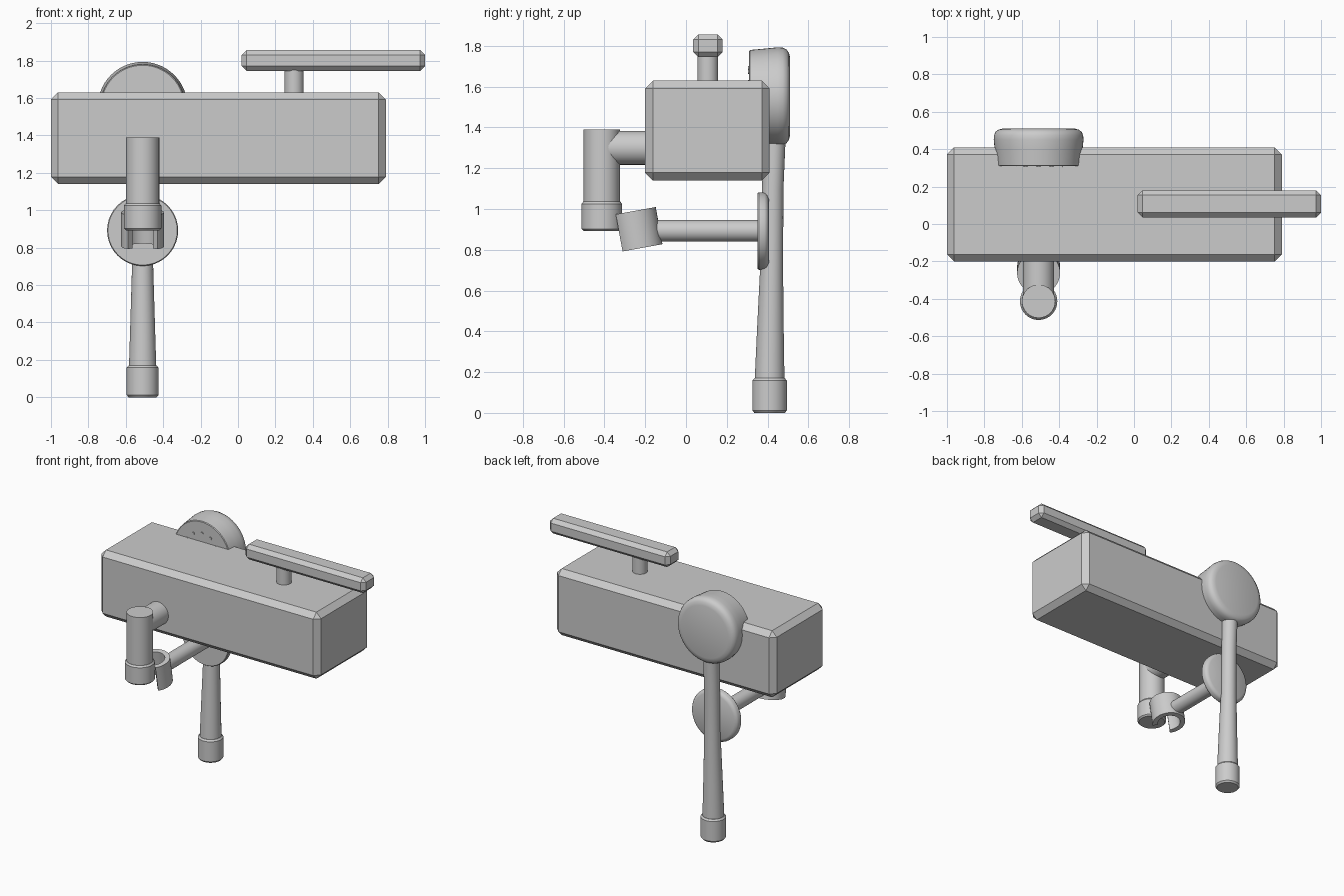
import bpy, bmesh, math
from mathutils import Matrix, Vector

cube = bpy.data.objects.get("Cube")
if cube:
    bpy.data.objects.remove(cube, do_unlink=True)

metal = bpy.data.materials.new("satin grey metal")
metal.use_nodes = True
GREY = (0.6, 0.6, 0.6, 1)
metal.diffuse_color = GREY
metal.node_tree.nodes["Principled BSDF"].inputs["Base Color"].default_value = GREY

X = -0.51                                  # shared centre line of the shower parts
ALONG_Y = Matrix.Rotation(-math.pi / 2, 4, 'X')   # turns local +z into +y


def finish(name, bm, smooth=True):
    bmesh.ops.recalc_face_normals(bm, faces=bm.faces)
    mesh = bpy.data.meshes.new(name)
    bm.to_mesh(mesh)
    bm.free()
    mesh.materials.append(metal)
    obj = bpy.data.objects.new(name, mesh)
    bpy.context.collection.objects.link(obj)
    if smooth:
        bpy.ops.object.select_all(action='DESELECT')
        obj.select_set(True)
        bpy.context.view_layer.objects.active = obj
        bpy.ops.object.shade_smooth_by_angle(angle=math.radians(35))
    return obj


def block(name, low, high, chamfer):
    """Box between two corners with flat chamfered edges."""
    low, high = Vector(low), Vector(high)
    bm = bmesh.new()
    bmesh.ops.create_cube(bm, size=1)
    bmesh.ops.scale(bm, vec=high - low, verts=bm.verts)
    bmesh.ops.translate(bm, vec=(low + high) / 2, verts=bm.verts)
    bmesh.ops.bevel(bm, geom=bm.edges[:], offset=chamfer, segments=1,
                    affect='EDGES', profile=0.5)
    return finish(name, bm, smooth=False)


def turned(name, origin, profile, turn=Matrix(), sides=40):
    """Capped stack of rings; each profile entry is (radius, height[, y shift])."""
    bm = bmesh.new()
    place = Matrix.Translation(origin) @ turn
    rings = []
    for r, h, *shift in profile:
        dy = shift[0] if shift else 0
        angles = [math.tau * i / sides for i in range(sides)]
        rings.append([bm.verts.new(place @ Vector((r * math.cos(a), r * math.sin(a) + dy, h)))
                      for a in angles])
    for a, b in zip(rings, rings[1:]):
        for i in range(sides):
            j = (i + 1) % sides
            bm.faces.new((a[i], a[j], b[j], b[i]))
    bm.faces.new(rings[0])
    bm.faces.new(rings[-1])
    return finish(name, bm)


def clip(name, origin, outer, inner, height, gap, tilt, steps=28):
    """Open ring with its gap facing the front."""
    bm = bmesh.new()
    place = Matrix.Translation(origin) @ Matrix.Rotation(tilt, 4, 'X')
    sections = []
    for i in range(steps + 1):
        a = -math.pi / 2 + gap + (math.tau - 2 * gap) * i / steps
        sections.append([bm.verts.new(place @ Vector((r * math.cos(a), r * math.sin(a), z)))
                         for r, z in ((outer, -height / 2), (outer, height / 2),
                                      (inner, height / 2), (inner, -height / 2))])
    for a, b in zip(sections, sections[1:]):
        for k in range(4):
            n = (k + 1) % 4
            bm.faces.new((a[k], a[n], b[n], b[k]))
    bm.faces.new(sections[0])
    bm.faces.new(sections[-1])
    return finish(name, bm)


# Mixer body and its lever
block("mixer_body", (-1, -0.2, 1.14), (0.79, 0.41, 1.63), 0.038)
block("lever_bar", (0.02, 0.035, 1.745), (1, 0.18, 1.857), 0.026)
turned("lever_neck", (0.3, 0.107, 0), [(0.051, 1.6), (0.051, 1.77)])

# Spout: short branch, downpipe and aerator
turned("spout_branch", (X, -0.41, 1.3), [(0.083, 0), (0.083, 0.24)], ALONG_Y)
turned("spout_pipe", (X, -0.413, 0), [(0.089, 1.0), (0.089, 1.39)])
turned("spout_aerator", (X, -0.413, 0),
       [(0.09, 0.893), (0.1, 0.903), (0.1, 1.025), (0.09, 1.037)])

# Wall holder: plate, arm and open clip
turned("holder_plate", (X, 0, 0.892),
       [(0.185, 0.35), (0.19, 0.357), (0.19, 0.385), (0.183, 0.397), (0.165, 0.406)], ALONG_Y)
turned("holder_arm", (X, 0, 0.893), [(0.053, -0.15), (0.053, 0.37)], ALONG_Y)
clip("holder_clip", (X, -0.245, 0.898), 0.115, 0.08, 0.185, math.radians(43), 0.18)

# Hand shower: end collar, tapered handle, round head
turned("handle_collar", (X, 0.41, 0),
       [(0.075, 0), (0.085, 0.012), (0.085, 0.158), (0.075, 0.17)])
turned("shower_handle", (X, 0, 0),
       [(0.073, 0.16, 0.41), (0.065, 0.42, 0.414), (0.056, 0.72, 0.42),
        (0.053, 1.1, 0.425), (0.055, 1.4, 0.436)])
HEAD_Z = 1.553
turned("shower_head", (X, 0, HEAD_Z),
       [(0.222, 0.31), (0.227, 0.314), (0.235, 0.4), (0.24, 0.45), (0.238, 0.475),
        (0.23, 0.493), (0.215, 0.504), (0.19, 0.511)], ALONG_Y, sides=56)

# Ring of spray nozzles on the front of the head
for i in range(12):
    a = math.tau * i / 12
    turned(f"spray_nozzle_{i + 1}",
           (X + 0.139 * math.sin(a), 0, HEAD_Z + 0.139 * math.cos(a)),
           [(0.01, 0.305), (0.01, 0.32)], ALONG_Y, sides=12)
